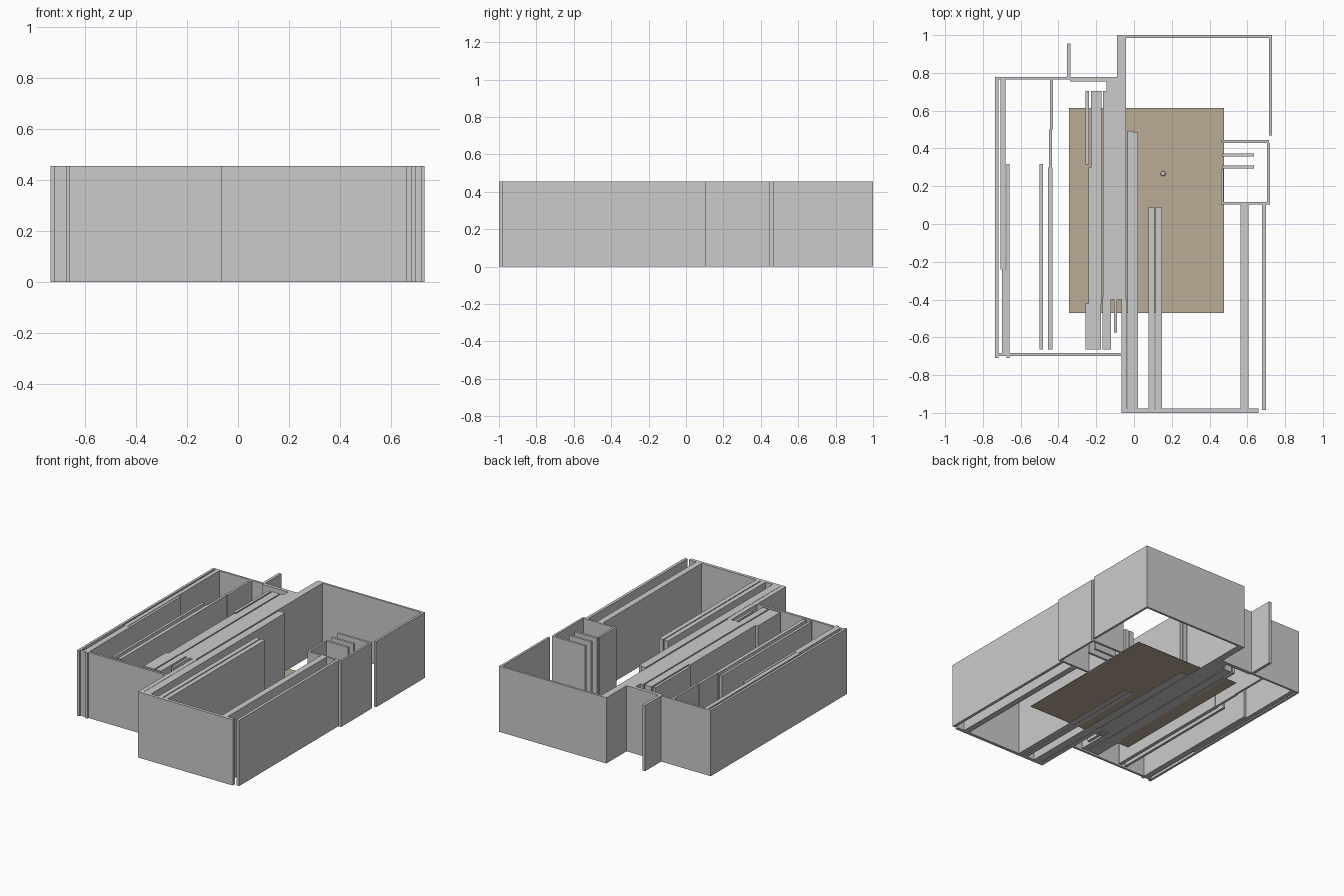
import bpy

H = 0.455


def box(name, x0, x1, y0, y1, z0=0.0, z1=H):
    bpy.ops.mesh.primitive_cube_add(size=1, location=((x0 + x1) / 2, (y0 + y1) / 2, (z0 + z1) / 2))
    ob = bpy.context.object
    ob.name = name
    ob.scale = (x1 - x0, y1 - y0, z1 - z0)
    bpy.ops.object.transform_apply(location=False, rotation=False, scale=True)
    return ob


# right-hand wing: outer shell
box("right_wing_back_wall", -0.09, 0.731, 0.985, 1.0)
box("right_wing_side_wall", 0.715, 0.731, 0.468, 1.0)
box("right_wing_front_wall", -0.067, 0.66, -1.0, -0.978)
box("right_wing_outer_wall", 0.678, 0.698, -0.985, 0.11)
box("right_wing_inner_wall", 0.565, 0.607, -0.98, 0.11)

# closet with shelf walls
box("closet_back_wall", 0.463, 0.715, 0.43, 0.446)
box("closet_side_wall", 0.705, 0.719, 0.105, 0.43)
box("closet_front_wall", 0.463, 0.719, 0.102, 0.116)
box("closet_inner_wall", 0.46, 0.474, 0.102, 0.29)
for i, y in enumerate((0.295, 0.358)):
    box(f"closet_divider_{i}", 0.465, 0.636, y, y + 0.016)

# central spine and partitions
box("spine_back_wall", -0.09, -0.043, -0.40, 1.0)
box("spine_front_wall", -0.067, -0.036, -0.99, -0.40)
box("spine_long_wall", -0.034, 0.02, -0.98, 0.485)
box("spine_long_step", -0.034, 0.0, 0.48, 0.492)
for i, x in enumerate((0.077, 0.115)):
    box(f"front_partition_{i}", x, x + 0.032, -0.98, 0.087)
box("corridor_wall", -0.165, -0.078, -0.40, 0.705)
box("corridor_wall_back", -0.145, -0.078, 0.70, 0.765)
box("corridor_wall_front", -0.167, -0.123, -0.665, -0.39)
box("corridor_stub", -0.107, -0.09, -0.575, -0.40)
box("inner_wall_back", -0.228, -0.173, -0.42, 0.703)
box("inner_wall_front", -0.257, -0.175, -0.665, -0.42)
box("inner_wall_middle", -0.24, -0.18, -0.42, 0.3)
box("inner_wall_slim", -0.257, -0.238, 0.315, 0.703)

# left-hand wing: outer shell
box("left_wing_back_wall", -0.735, -0.09, 0.765, 0.779)
box("left_wing_back_ledge", -0.34, -0.145, 0.755, 0.767)
box("left_wing_front_wall", -0.735, -0.06, -0.698, -0.682)
box("left_wing_outer_wall", -0.735, -0.718, -0.71, 0.779)
box("left_wing_lining_back", -0.708, -0.679, -0.24, 0.77)
box("left_wing_lining_front", -0.698, -0.675, -0.69, -0.24)
box("left_wing_lining_inner", -0.675, -0.658, -0.71, 0.318)

# left-hand wing: partitions
box("left_partition", -0.499, -0.481, -0.665, 0.318)
box("left_room_wall_back", -0.444, -0.429, 0.5, 0.77)
box("left_room_wall_middle", -0.45, -0.433, 0.3, 0.5)
box("left_room_wall_front", -0.456, -0.431, -0.665, 0.3)
box("back_fin_wall", -0.355, -0.335, 0.77, 0.955)

# brown floor panel
floor = box("floor_panel", -0.345, 0.477, -0.47, 0.615, 0.002, 0.004)
tan = bpy.data.materials.new("floor_tan")
tan.diffuse_color = (0.50, 0.41, 0.30, 1)
floor.data.materials.append(tan)

# small ball on the floor
bpy.ops.mesh.primitive_uv_sphere_add(segments=24, ring_count=12, radius=0.013, location=(0.154, 0.266, 0.016))
bpy.context.object.name = "floor_ball"
bpy.ops.object.shade_smooth()
